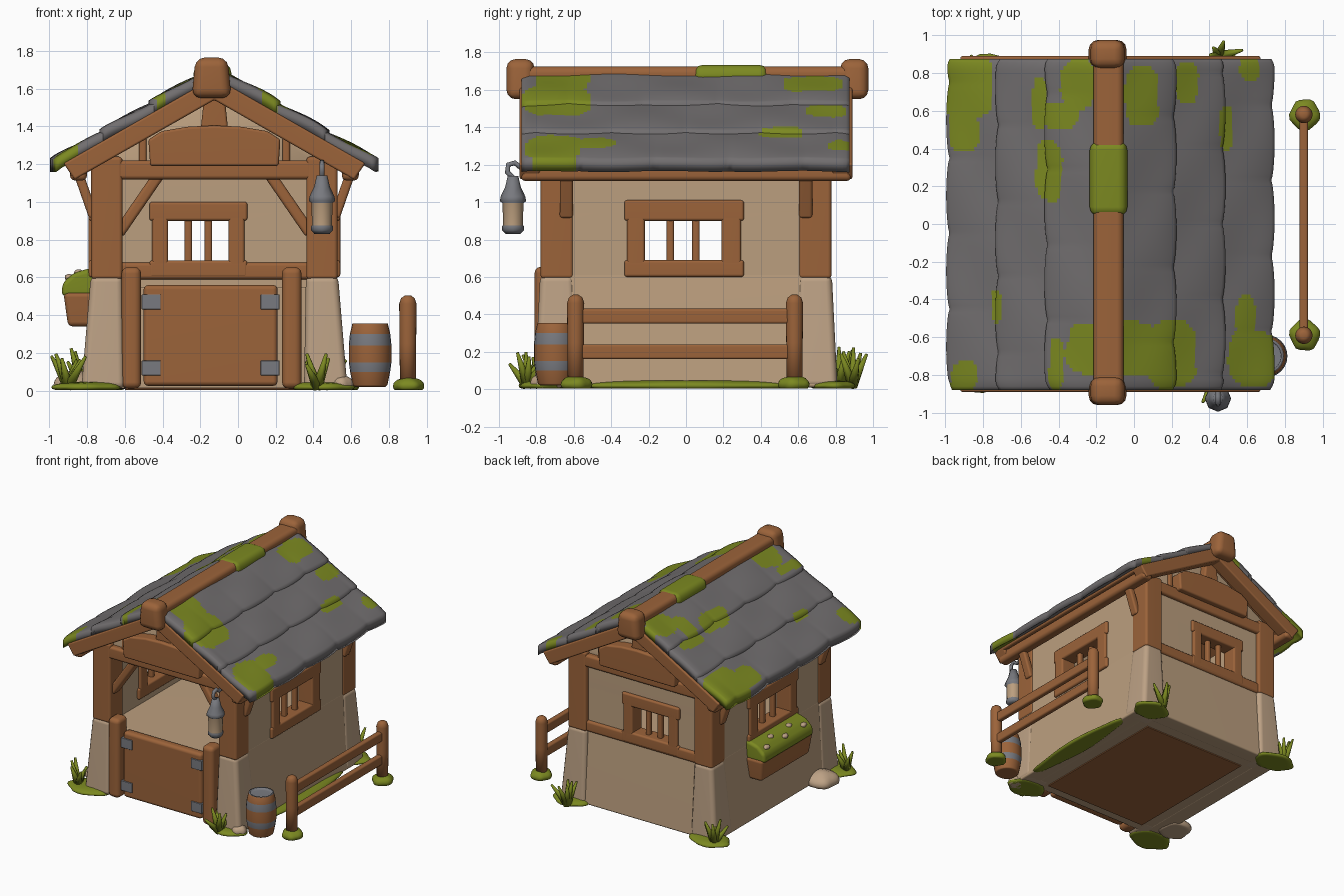
import bpy, bmesh, math, random
from mathutils import Vector, Matrix

random.seed(4)
cube = bpy.data.objects.get("Cube")
if cube:
    bpy.data.objects.remove(cube)


def material(name, rgb):
    m = bpy.data.materials.new(name)
    m.use_nodes = True
    m.diffuse_color = (*rgb, 1)
    m.node_tree.nodes["Principled BSDF"].inputs["Base Color"].default_value = (*rgb, 1)
    return m


WOOD = material("warm wood", (0.33, 0.125, 0.042))
PLASTER = material("tan plaster", (0.50, 0.345, 0.21))
STONE = material("pale stone", (0.51, 0.36, 0.235))
SLATE = material("grey slate", (0.165, 0.155, 0.158))
MOSS = material("green moss", (0.20, 0.25, 0.015))
IRON = material("dull iron", (0.19, 0.195, 0.215))
CX = -0.125  # house centre line


def finish(name, bm, *mats, weighted=False):
    bmesh.ops.recalc_face_normals(bm, faces=bm.faces[:])
    for f in bm.faces:
        f.smooth = True
    me = bpy.data.meshes.new(name)
    bm.to_mesh(me)
    bm.free()
    for m in mats:
        me.materials.append(m)
    ob = bpy.data.objects.new(name, me)
    bpy.context.collection.objects.link(ob)
    if weighted:
        ob.modifiers.new("soft_normals", "WEIGHTED_NORMAL")
    return ob


def bevel(bm, amount):
    bmesh.ops.recalc_face_normals(bm, faces=bm.faces[:])
    bm.normal_update()
    bmesh.ops.bevel(bm, geom=bm.edges[:], offset=amount, segments=3, profile=0.5,
                    affect='EDGES', clamp_overlap=True)


def box(name, x, y, z, mat, b=0.02, foot=(0, 0, 0, 0)):
    """Rounded box from ranges; foot spreads the lower end on -x, +x, -y, +y."""
    bm = bmesh.new()
    bmesh.ops.create_cube(bm, size=1)
    for v in bm.verts:
        i, j, k = (int(c > 0) for c in v.co)
        v.co = (x[i], y[j], z[k])
        if not k:
            v.co.x += foot[1] if i else -foot[0]
            v.co.y += foot[3] if j else -foot[2]
    bevel(bm, b)
    return finish(name, bm, mat, weighted=True)


def beam(name, a, b, w, h, mat=WOOD):
    a, b = Vector(a), Vector(b)
    bm = bmesh.new()
    bmesh.ops.create_cube(bm, size=1)
    rot = (b - a).to_track_quat('Z', 'Y').to_matrix().to_4x4()
    scale = Matrix.Diagonal((w, h, (b - a).length, 1))
    bm.transform(Matrix.Translation((a + b) / 2) @ rot @ scale)
    bevel(bm, min(w, h) * 0.3)
    return finish(name, bm, mat, weighted=True)


def prism(name, pts, y0, y1, mat, b=0.015):
    bm = bmesh.new()
    f = bm.faces.new([bm.verts.new((x, y0, z)) for x, z in pts])
    ext = bmesh.ops.extrude_face_region(bm, geom=[f], use_keep_orig=True)["geom"]
    bmesh.ops.translate(bm, vec=(0, y1 - y0, 0),
                        verts=[e for e in ext if isinstance(e, bmesh.types.BMVert)])
    if b:
        bevel(bm, b)
    return finish(name, bm, mat, weighted=True)


def lathe(name, at, profile, mats, n=20, rule=lambda k: 0):
    """Turned shape; rule picks the colour of each profile band."""
    bm = bmesh.new()
    rings = [[bm.verts.new((at[0] + r * math.cos(math.tau * i / n),
                            at[1] + r * math.sin(math.tau * i / n), z))
              for i in range(n)] for r, z in profile]
    for k in range(len(rings) - 1):
        for i in range(n):
            j = (i + 1) % n
            f = bm.faces.new((rings[k][i], rings[k][j], rings[k + 1][j], rings[k + 1][i]))
            f.material_index = rule(k)
    for k, ring in ((0, rings[0]), (len(rings) - 2, rings[-1])):
        bm.faces.new(ring).material_index = rule(k)
    return finish(name, bm, *mats, weighted=True)


def blob(name, at, size, mat):
    bm = bmesh.new()
    bmesh.ops.create_icosphere(bm, subdivisions=3, radius=1)
    for v in bm.verts:
        v.co *= 1 + 0.08 * math.sin(4 * v.co.x + 9 * at[0]) * math.cos(5 * v.co.y + 7 * at[1])
        v.co = Vector([c * s + o for c, s, o in zip(v.co, size, at)])
        v.co.z = max(v.co.z, 0.004)
    return finish(name, bm, mat)


def tuft(name, x, y, blades=6, length=0.19):
    bm = bmesh.new()
    for i in range(blades):
        a = math.tau * i / blades + random.uniform(-0.3, 0.3)
        size = length * random.uniform(0.8, 1.15)
        m = (Matrix.Translation((x, y, 0.02)) @ Matrix.Rotation(a, 4, 'Z')
             @ Matrix.Rotation(random.uniform(0.2, 0.8), 4, 'Y')
             @ Matrix.Translation((0, 0, size / 2)))
        bmesh.ops.create_cone(bm, cap_ends=True, segments=7, radius1=0.03, radius2=0.008,
                              depth=size, matrix=m)
    finish(name, bm, MOSS)


# Walls with barred windows; along is the axis the wall runs on
def wall(name, along, ends, faces, opening, frame, grow):
    def part(label, u, z, mat, n=faces, b=0.015, foot=(0, 0)):
        if along == 'x':
            return box(name + label, u, n, z, mat, b, (0, 0, *foot))
        return box(name + label, n, u, z, mat, b, (*foot, 0, 0))
    (u0, u1), (z0, z1) = opening
    part("_lower", ends, (0.01, 0.62), PLASTER, foot=grow)
    part("_head", ends, (0.93, 1.22), PLASTER)
    part("_jamb_a", (ends[0], u0 - 0.04), (0.58, 0.96), PLASTER, b=0.002)
    part("_jamb_b", (u1 + 0.04, ends[1]), (0.58, 0.96), PLASTER, b=0.002)
    n = (faces[0] - 0.022, faces[1] + 0.022)
    (f0, f1), (g0, g1) = frame
    part("_window_sill", (f0, f1), (g0, z0), WOOD, n)
    part("_window_lintel", (f0, f1), (z1, g1), WOOD, n)
    part("_window_side_a", (f0 + 0.015, u0), (g0 + 0.02, g1 - 0.02), WOOD, n)
    part("_window_side_b", (u1, f1 - 0.015), (g0 + 0.02, g1 - 0.02), WOOD, n)
    mid = sum(faces) / 2
    for k in (1, 2):
        c = u0 + (u1 - u0) * k / 3
        part("_window_bar", (c - 0.02, c + 0.02), (z0 - 0.02, z1 + 0.02), WOOD,
             (mid - 0.022, mid + 0.022), 0.014)


side_hole, side_frame = ((-0.22, 0.19), (0.69, 0.9)), ((-0.33, 0.31), (0.6, 1.01))
wall("right_wall", 'y', (-0.7, 0.7), (0.43, 0.52), side_hole, side_frame, (0, 0.055))
wall("left_wall", 'y', (-0.7, 0.7), (-0.77, -0.68), side_hole, side_frame, (0.055, 0))
wall("back_wall", 'x', (-0.7, 0.45), (0.66, 0.745), ((-0.37, -0.05), (0.69, 0.9)),
     ((-0.47, 0.05), (0.6, 1.0)), (0, 0.05))
box("back_sill_beam", (-0.7, 0.45), (0.64, 0.765), (0.59, 0.68), WOOD)
box("raised_floor", (-0.7, 0.45), (-0.7, 0.68), (0.012, 0.55), PLASTER, 0.01)
box("floor_underside", (-0.6, 0.35), (-0.62, 0.58), (0.004, 0.02), WOOD, 0.003)

# Corner posts on flared stone bases, with braces
for s in (-1, 1):
    px = CX + s * 0.57
    for t in (-1, 1):
        py = t * 0.69
        foot = (0.05 if s < 0 else 0.01, 0.05 if s > 0 else 0.01, 0.03, 0.03)
        box("corner_base", (px - 0.085, px + 0.085), (py - 0.09, py + 0.09), (0.01, 0.61), STONE, 0.035, foot)
        box("corner_post", (px - 0.083, px + 0.083), (py - 0.088, py + 0.088), (0.59, 1.24), WOOD, 0.02)
        beam("eave_bracket", (px + s * 0.07, t * 0.64, 0.92), (px + s * 0.15, t * 0.64, 1.15), 0.07, 0.05)
    beam("front_brace", (CX + s * 0.51, -0.7, 0.83), (CX + s * 0.29, -0.7, 1.15), 0.09, 0.06)
    beam("eave_beam", (CX + s * 0.72, -0.885, 1.158), (CX + s * 0.72, 0.885, 1.158), 0.09, 0.09)

# Gables with tie beam, arched panel and king post
for t, label in ((-1, "front"), (1, "back")):
    prism(label + "_gable", [(CX - 0.6, 1.15), (CX + 0.6, 1.15), (CX + 0.6, 1.25), (CX, 1.6), (CX - 0.6, 1.25)],
          t * 0.64, t * 0.73, PLASTER, 0)
    box(label + "_tie_beam", (CX - 0.6, CX + 0.6), sorted((t * 0.64, t * 0.775)), (1.12, 1.22), WOOD)
    arch = [(CX + 0.35 * c, 1.33 + 0.075 * math.sqrt(1 - c * c)) for c in (1, 0.8, 0.4, 0, -0.4, -0.8, -1)]
    prism(label + "_arched_panel", [(CX - 0.34, 1.19), (CX + 0.34, 1.19)] + arch, t * 0.7, t * 0.82, WOOD)
    prism(label + "_king_post", [(CX - 0.075, 1.36), (CX + 0.075, 1.36), (CX + 0.05, 1.6), (CX - 0.05, 1.6)],
          t * 0.7, t * 0.79, WOOD)
    for s in (-1, 1):
        beam(label + "_gable_strut", (CX + s * 0.38, t * 0.735, 1.2), (CX + s * 0.38, t * 0.735, 1.37), 0.04, 0.04)


# Roof timbers
def chevron(name, y0, y1, reach, drop):
    def z(d):
        return 1.66 - 0.57 * d
    inner = reach - drop * 0.5
    prism(name, [(CX - reach, z(reach)), (CX, z(0)), (CX + reach, z(reach)),
                 (CX + inner, z(inner) - drop), (CX, z(0) - drop), (CX - inner, z(inner) - drop)],
          y0, y1, WOOD, 0.012)


chevron("roof_boards", -0.86, 0.86, 0.8, 0.03)
chevron("front_rafters", -0.89, -0.78, 0.8, 0.12)
chevron("back_rafters", 0.78, 0.89, 0.8, 0.12)
box("ridge_beam", (-0.215, -0.055), (-0.88, 0.9), (1.6, 1.725), WOOD, 0.035)
box("ridge_moss", (-0.235, -0.035), (0.04, 0.44), (1.62, 1.734), MOSS, 0.05)
for y in (-0.885, 0.9):
    box("ridge_cap", (-0.225, -0.055), (y - 0.075, y + 0.075), (1.55, 1.765), WOOD, 0.05, (0.02, 0.02, 0, 0))

# Slate rows: moss grows in patches given as centre and half size
PATCHES = [(-0.88, 0.73, 0.13, 0.18), (-0.9, 0.49, 0.08, 0.11), (-0.45, 0.28, 0.07, 0.16),
           (-0.5, 0.64, 0.04, 0.14), (-0.3, 0.74, 0.09, 0.13), (-0.4, 0.58, 0.11, 0.07),
           (0.04, 0.67, 0.09, 0.16), (0.28, 0.75, 0.06, 0.11), (0.49, 0.51, 0.035, 0.12),
           (0.61, 0.82, 0.05, 0.06), (-0.1, -0.66, 0.26, 0.15), (0.2, -0.69, 0.13, 0.18),
           (0.63, -0.71, 0.13, 0.15), (0.59, -0.49, 0.05, 0.11), (-0.73, -0.44, 0.025, 0.09),
           (-0.41, -0.74, 0.04, 0.14), (-0.9, -0.81, 0.07, 0.08)]


def mossy(p):
    wob = 0.12 * math.sin(23 * p.x + 31 * p.y)
    return any(abs((p.x - x) / a) ** 3 + abs((p.y - y) / b) ** 3 < 1 + wob for x, y, a, b in PATCHES)


def slate_row(s, row, d0, d1):
    bm = bmesh.new()
    nu, nv = 90, 20
    grid = []
    for i in range(nu + 1):
        y = -0.88 + 1.755 * i / nu
        phase = (y + 0.17 * row + 0.06 * s) * math.pi / 0.4
        tile = abs(math.sin(phase)) ** 0.5
        end = max(0, abs(y) - 0.82) / 0.06
        line = []
        for j in range(nv + 1):
            v = j / nv
            d = d0 + (d1 - 0.02 * (1 - tile) - 0.02 * end ** 2 - d0) * v
            z = 1.715 - 0.585 * d + 0.034 * v - 0.008 * (1 - tile) * v - 0.015 * end ** 2
            z += 0.006 * math.sin(9 * y + 5 * row) * math.sin(14 * d + s) - 0.012 * v ** 8
            line.append(bm.verts.new((CX + s * d, y, z)))
        grid.append(line)
    top = []
    for i in range(nu):
        for j in range(nv):
            f = bm.faces.new((grid[i][j], grid[i + 1][j], grid[i + 1][j + 1], grid[i][j + 1]))
            f.material_index = int(mossy(f.calc_center_median()))
            top.append(f)
    # thickness: the lower skin follows the upper one
    ext = bmesh.ops.extrude_face_region(bm, geom=top, use_keep_orig=True)["geom"]
    bmesh.ops.translate(bm, vec=(0, 0, -0.065), verts=[e for e in ext if isinstance(e, bmesh.types.BMVert)])
    finish("slate_row", bm, SLATE, MOSS)


for s in (-1, 1):
    for row, (d0, d1) in enumerate(((0.02, 0.35), (0.29, 0.61), (0.55, 0.87)), 1):
        slate_row(s, row, d0, d1)

# Half gate with posts and iron corner plates
box("gate", (-0.5, 0.21), (-0.775, -0.7), (0.025, 0.56), WOOD, 0.025)
for x in (-0.565, 0.285):
    box("gate_post", (x - 0.052, x + 0.052), (-0.81, -0.68), (0.01, 0.655), WOOD, 0.035)
for x in (-0.46, 0.17):
    for z in (0.12, 0.47):
        box("gate_hinge", (x - 0.05, x + 0.05), (-0.784, -0.69), (z - 0.04, z + 0.04), IRON, 0.004)

# Barrel and fence
lathe("barrel", (0.7, -0.7), [(0.08, 0.02), (0.092, 0.03), (0.106, 0.1), (0.113, 0.15), (0.113, 0.24),
      (0.107, 0.3), (0.094, 0.355), (0.08, 0.355), (0.078, 0.335)], (WOOD, IRON), 24,
      lambda k: int(k in (2, 4, 6, 7)))
for y in (-0.59, 0.58):
    lathe("fence_post", (0.9, y), [(0.042, 0.02), (0.044, 0.25), (0.046, 0.46), (0.036, 0.49), (0.015, 0.505)], (WOOD,))
    blob("fence_moss", (0.905, y, 0.025), (0.08, 0.085, 0.045), MOSS)
for z in (0.2, 0.39):
    beam("fence_rail", (0.9, -0.59, z), (0.9, 0.58, z), 0.045, 0.08)

# Hanging lantern
lathe("lantern", (0.445, -0.925), [(0.04, 0.83), (0.058, 0.85), (0.058, 0.872), (0.053, 0.875), (0.056, 0.995),
      (0.07, 1.005), (0.066, 1.03), (0.042, 1.08), (0.028, 1.14)], (IRON, PLASTER), 8, lambda k: int(k == 3))
hook = bpy.data.curves.new("lantern_hook", 'CURVE')
hook.dimensions, hook.bevel_depth, hook.bevel_resolution = '3D', 0.014, 2
path = [(-0.925, 1.13), (-0.955, 1.16), (-0.95, 1.2), (-0.915, 1.21), (-0.885, 1.185), (-0.82, 1.195)]
spline = hook.splines.new('POLY')
spline.points.add(len(path) - 1)
for p, (y, z) in zip(spline.points, path):
    p.co = (0.445, y, z, 1)
hook.materials.append(IRON)
bpy.context.collection.objects.link(bpy.data.objects.new("lantern_hook", hook))

# Planter under the left window, with a sloping bed of leaves
box("planter", (-0.925, -0.74), (-0.33, 0.33), (0.34, 0.52), WOOD, 0.025, (-0.025, 0, -0.02, -0.02))
prism("planter_leaves", [(-0.935, 0.5), (-0.93, 0.57), (-0.87, 0.625), (-0.74, 0.66), (-0.74, 0.5)],
      -0.32, 0.32, MOSS, 0.025)
for k in range(5):
    blob("planter_flower", (-0.895 + 0.05 * (k % 2), -0.24 + 0.12 * k, 0.6 + 0.025 * (k % 2)),
         (0.022, 0.032, 0.018), STONE)

# Ground moss, stones and grass
for x, y, a, b in ((-0.8, -0.76, 0.18, 0.13), (0.45, -0.76, 0.16, 0.12), (0.48, 0.78, 0.15, 0.12),
                   (-0.76, 0.78, 0.17, 0.12), (0.56, 0, 0.08, 0.55)):
    blob("ground_moss", (x, y, 0.018), (a, b, 0.03), MOSS)
blob("large_stone", (-0.86, -0.53, 0.03), (0.12, 0.125, 0.075), STONE)
blob("small_stone", (0.55, -0.77, 0.03), (0.06, 0.06, 0.05), STONE)
for x, y in ((-0.9, -0.78), (0.42, -0.85), (0.45, 0.89), (-0.83, 0.82)):
    tuft("grass_tuft", x, y)
